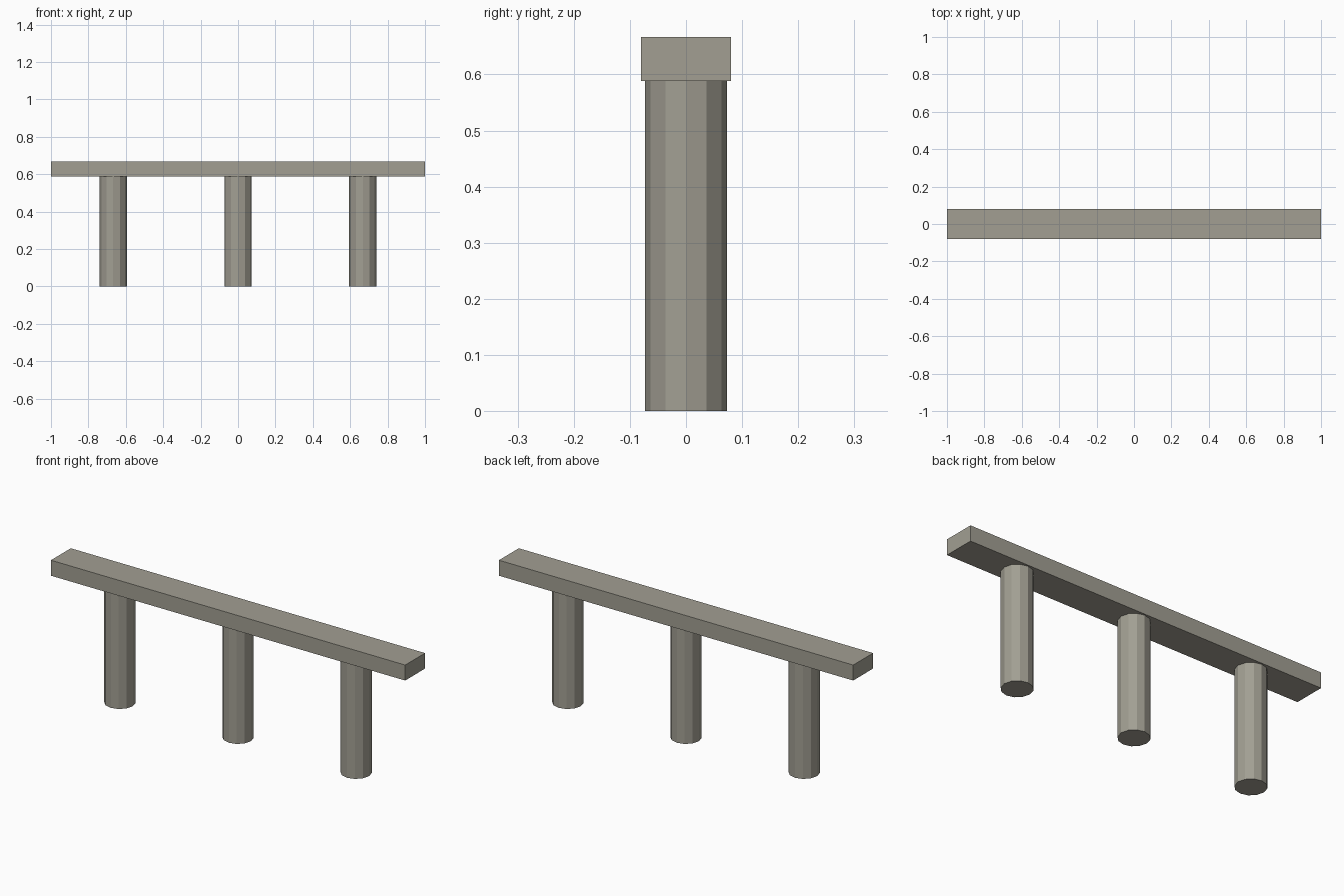
import bpy

cube = bpy.data.objects.get("Cube")
if cube:
    bpy.data.objects.remove(cube, do_unlink=True)

# Overall dimensions
LENGTH, DEPTH, HEIGHT = 2.0, 0.16, 0.667
BEAM_BOTTOM = 0.588
POST_RADIUS = 0.073
POST_SPACING = 0.667

# Weathered grey stone
stone = bpy.data.materials.new("warm_grey_stone")
stone.use_nodes = True
colour = (0.36, 0.345, 0.29, 1.0)
stone.diffuse_color = colour
stone.node_tree.nodes["Principled BSDF"].inputs["Base Color"].default_value = colour


def finish(name):
    obj = bpy.context.object
    obj.name = name
    obj.data.name = name
    obj.data.materials.append(stone)
    return obj


# Horizontal beam
bpy.ops.mesh.primitive_cube_add(size=1, location=(0, 0, (HEIGHT + BEAM_BOTTOM) / 2))
beam = finish("beam")
beam.scale = (LENGTH, DEPTH, HEIGHT - BEAM_BOTTOM)
bpy.ops.object.transform_apply(location=False, rotation=False, scale=True)

# Three twelve-sided posts under the beam
for side, name in ((-1, "right_post"), (0, "middle_post"), (1, "left_post")):
    bpy.ops.mesh.primitive_cylinder_add(
        vertices=12, radius=POST_RADIUS, depth=BEAM_BOTTOM,
        location=(side * POST_SPACING, 0, BEAM_BOTTOM / 2))
    finish(name)
